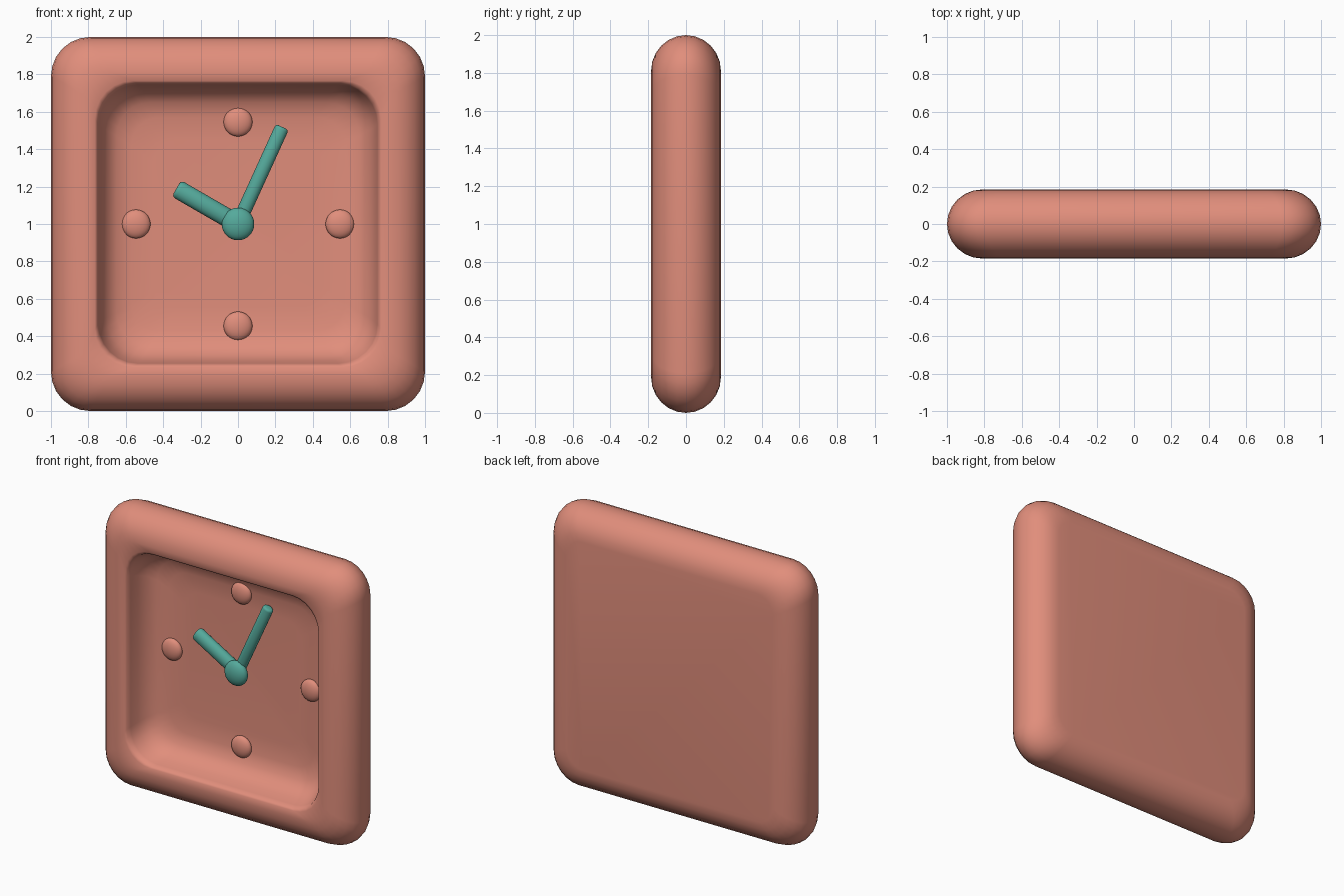
import bpy, bmesh
from math import sin, cos, pi, radians
from mathutils import Matrix

if "Cube" in bpy.data.objects:
    bpy.data.objects.remove(bpy.data.objects["Cube"])


def material(name, rgb):
    m = bpy.data.materials.new(name)
    m.diffuse_color = (*rgb, 1)
    m.use_nodes = True
    m.node_tree.nodes["Principled BSDF"].inputs["Base Color"].default_value = m.diffuse_color
    return m


CORAL = material("coral", (0.75, 0.27, 0.2))
TEAL = material("teal", (0.09, 0.40, 0.33))


def finish(name, bm, mat, angle=40):
    bmesh.ops.recalc_face_normals(bm, faces=bm.faces)
    me = bpy.data.meshes.new(name)
    bm.to_mesh(me)
    bm.free()
    me.materials.append(mat)
    ob = bpy.data.objects.new(name, me)
    bpy.context.collection.objects.link(ob)
    bpy.ops.object.select_all(action='DESELECT')
    ob.select_set(True)
    bpy.context.view_layer.objects.active = ob
    bpy.ops.object.shade_smooth_by_angle(angle=radians(angle))
    return ob


def square_ring(bm, half, radius, y, seg=6):
    """Rounded square outline in the xz plane, centred at z = 1."""
    verts = []
    c = half - radius
    for q, (sx, sz) in enumerate([(1, 1), (-1, 1), (-1, -1), (1, -1)]):
        for i in range(seg + 1):
            a = (q + i / seg) * pi / 2
            verts.append(bm.verts.new((sx * c + radius * cos(a), y,
                                       1 + sz * c + radius * sin(a))))
    return verts


def pebble(name, x, y, z, r, depth, mat):
    """Sphere flattened front to back."""
    bm = bmesh.new()
    bmesh.ops.create_uvsphere(bm, u_segments=24, v_segments=14, radius=r)
    bmesh.ops.scale(bm, vec=(1, depth / r, 1), verts=bm.verts)
    bmesh.ops.translate(bm, vec=(x, y, z), verts=bm.verts)
    return finish(name, bm, mat)


def hand(name, length, r, angle, y):
    """Rod from the hub, tilted clockwise from twelve by angle degrees."""
    bm = bmesh.new()
    bmesh.ops.create_cone(bm, cap_ends=True, segments=16, radius1=r, radius2=r,
                          depth=length,
                          matrix=Matrix.Translation((0, 0, length / 2)))
    rims = [e for e in bm.edges if abs(e.verts[0].co.z - e.verts[1].co.z) < 1e-5]
    bmesh.ops.bevel(bm, geom=rims, offset=r * 0.4, segments=3, profile=0.5,
                    affect='EDGES')
    bmesh.ops.scale(bm, vec=(1, 0.8, 1), verts=bm.verts)
    bmesh.ops.transform(bm, verts=bm.verts,
                        matrix=Matrix.Translation((0, y, 1))
                        @ Matrix.Rotation(radians(angle), 4, 'Y'))
    return finish(name, bm, TEAL)


# Case: rounded outer shell, sharp rim, dished recess (half size, corner, y)
profile = []
for i in range(13):
    a = pi / 2 - pi * i / 12
    h = 0.81 + 0.19 * cos(a)
    profile.append((h, 0.13 + 0.08 * cos(a), 0.185 * sin(a)))
profile += [(0.765, 0.2, -0.182), (0.753, 0.21, -0.172), (0.745, 0.21, -0.14),
            (0.73, 0.21, -0.08), (0.70, 0.2, -0.02), (0.65, 0.18, 0.023),
            (0.57, 0.15, 0.044), (0.45, 0.12, 0.05)]
bm = bmesh.new()
rings = [square_ring(bm, *p) for p in profile]
for a, b in zip(rings, rings[1:]):
    n = len(a)
    for i in range(n):
        j = (i + 1) % n
        bm.faces.new((a[i], a[j], b[j], b[i]))
bm.faces.new(rings[0])
bm.faces.new(rings[-1])
finish("clock_case", bm, CORAL, 50)

# Hour markers
for i, pos in enumerate(["top", "right", "bottom", "left"]):
    a = i * pi / 2
    pebble("marker_" + pos, 0.545 * sin(a), 0.04, 1 + 0.545 * cos(a),
           0.077, 0.035, CORAL)

# Hands and hub
hand("hour_hand", 0.38, 0.05, -60, 0.005)
hand("minute_hand", 0.57, 0.038, 24.5, 0.005)
pebble("hub", 0, -0.02, 1, 0.087, 0.045, TEAL)
